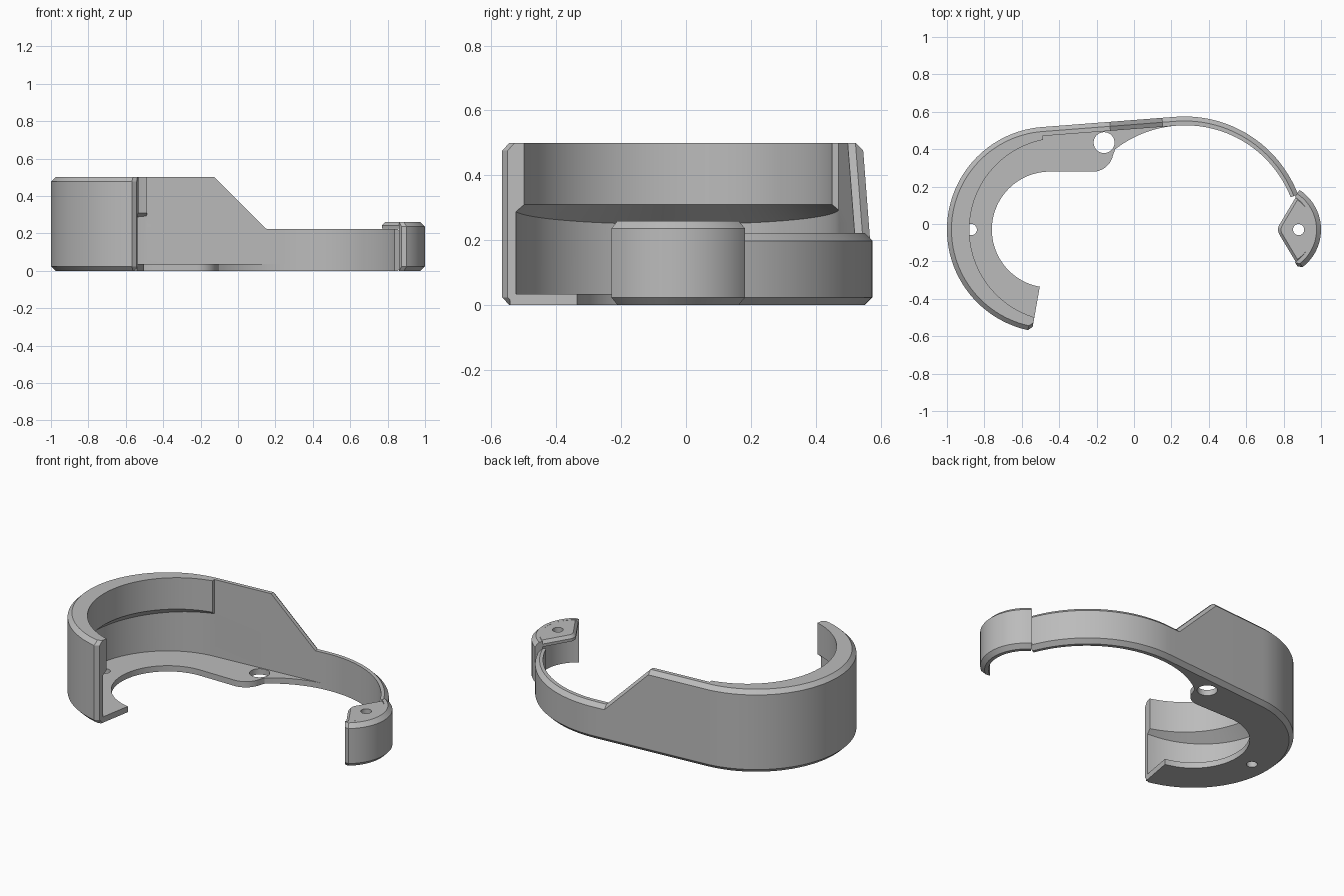
import bpy, bmesh, math
from mathutils import Vector

cube = bpy.data.objects.get("Cube")
if cube:
    bpy.data.objects.remove(cube)

grey = bpy.data.materials.new("plain grey")
grey.use_nodes = True
grey.diffuse_color = (0.5, 0.5, 0.5, 1)
grey.node_tree.nodes["Principled BSDF"].inputs["Base Color"].default_value = (0.5, 0.5, 0.5, 1)

# Main circles of the plan: centre and outer radius
BIG, BIG_R = Vector((-0.45, -0.03)), 0.55
WIDE, WIDE_R = Vector((0.27, -0.075)), 0.65
PAD, PAD_R = Vector((0.747, -0.03)), 0.253
LIP, LIP_R = Vector((-0.39, -0.03)), 0.49
WALL, CHAMFER, FLOOR_TOP, LIP_Z = 0.048, 0.024, 0.035, 0.31

# Direction of the line tangent to both large circles
span = WIDE - BIG
TANGENT = math.degrees(math.atan2(span.y, span.x) + math.acos((BIG_R - WIDE_R) / span.length))


def unit(deg):
    return Vector((math.cos(math.radians(deg)), math.sin(math.radians(deg))))


def arc(centre, radius, start, end, steps):
    return [centre + radius * unit(start + (end - start) * i / steps) for i in range(steps + 1)]


def finish(name, bm):
    bmesh.ops.remove_doubles(bm, verts=bm.verts, dist=0.0003)
    bmesh.ops.recalc_face_normals(bm, faces=bm.faces)
    mesh = bpy.data.meshes.new(name)
    bm.to_mesh(mesh)
    bm.free()
    obj = bpy.data.objects.new(name, mesh)
    bpy.context.collection.objects.link(obj)
    mesh.materials.append(grey)
    return obj


def smooth(obj):
    bpy.ops.object.select_all(action='DESELECT')
    obj.select_set(True)
    bpy.context.view_layer.objects.active = obj
    bpy.ops.object.shade_smooth_by_angle(angle=math.radians(15))


def loft(name, rings):
    """Closed solid through rings that have equal point counts."""
    bm = bmesh.new()
    loops = [[bm.verts.new(p) for p in ring] for ring in rings]
    n = len(loops[0])
    for a, b in zip(loops, loops[1:]):
        for i in range(n):
            bm.faces.new((a[i], a[(i + 1) % n], b[(i + 1) % n], b[i]))
    bm.faces.new(loops[0])
    bm.faces.new(loops[-1])
    return finish(name, bm)


def section(point, normal, height, wall=WALL, lip=None, inset=0):
    """Wall cross-section, chamfered outside, with an optional inner lip."""
    if lip:
        low, high = LIP_Z - 0.85 * (lip - wall), LIP_Z
    else:
        lip, low, high = wall, 0.5 * height, 0.62 * height
    c = CHAMFER
    edge = min(inset + c, wall - 0.004)
    profile = [(edge, 0), (inset, c), (inset, height - c), (edge, height),
               (lip, height), (lip, high), (wall, low), (wall, 0)]
    return [(*(point - normal * d), z) for d, z in profile]


def lip_depth(normal):
    offset = BIG - LIP
    b = offset.dot(normal)
    return BIG_R + b - math.sqrt(b * b - offset.length_squared + LIP_R ** 2)


def drill(obj, x, y, radius):
    bpy.ops.mesh.primitive_cylinder_add(vertices=32, radius=radius, depth=1, location=(x, y, 0))
    cutter = bpy.context.object
    cutter.hide_render = True
    mod = obj.modifiers.new("hole", 'BOOLEAN')
    mod.operation, mod.object, mod.solver = 'DIFFERENCE', cutter, 'EXACT'
    bpy.context.view_layer.objects.active = obj
    bpy.ops.object.modifier_apply(modifier=mod.name)
    bpy.data.objects.remove(cutter)


# Outer wall: lipped round end, straight flank with a ramp, then a low wide arc
rings = []
END, STEPS = 260, 56
for i in range(STEPS + 1):
    a = END - 2.3 - (END - 2.3 - TANGENT) * i / STEPS
    n = unit(a)
    if i == 0:
        m = unit(END)
        rings.append(section(BIG + BIG_R * m, m, 0.5, lip=lip_depth(m), inset=0.022))
    rings.append(section(BIG + BIG_R * n, n, 0.5, lip=lip_depth(n)))
n = unit(TANGENT)
flank_start, flank_end = BIG + BIG_R * n, WIDE + WIDE_R * n
rings.append(section(flank_start, n, 0.5))
for x, h in ((-0.13, 0.5), (0.15, 0.222)):
    t = (x - flank_start.x) / (flank_end.x - flank_start.x)
    rings.append(section(flank_start.lerp(flank_end, t), n, h))
for i in range(33):
    n = unit(TANGENT + (21 - TANGENT) * i / 32)
    rings.append(section(WIDE + WIDE_R * n, n, 0.222, wall=WALL - 0.006 * i / 32))
smooth(loft("outer_wall", rings))

# Floor: crescent that widens into a rounded corner beside the large hole
outline = arc(BIG, 0.52, END, TANGENT, 56)
outline += arc(WIDE, 0.62, TANGENT, 91, 4)
outline += arc(WIDE, 0.602, 91, 128, 24)
outline += arc(Vector((-0.22, 0.39)), 0.11, -12, -90, 14)
outline += arc(BIG, 0.31, 90, END, 48)
floor = loft("floor", [[(*p, z) for p in outline] for z in (0, FLOOR_TOP)])
drill(floor, -0.16, 0.435, 0.056)
drill(floor, -0.87, -0.03, 0.03)
smooth(floor)

# Curved wall of the small end pad
rings = []
for i in range(25):
    a = 57 - 114 * i / 24
    rings.append(section(PAD + PAD_R * unit(a), unit(a), 0.26, wall=0.045,
                         inset=0.018 if i == 24 else 0))
smooth(loft("pad_wall", rings))

# Top plate of the pad, overhanging inwards
outline = arc(PAD, 0.228, 56, -56, 24)
outline += arc(Vector((0.82, -0.03)), 0.05, 212, 148, 6)
middle = Vector((0.87, -0.03))
inner = [middle + (p - middle) * 0.84 for p in outline]
plate = loft("pad_plate", [[(*p, z) for p in ring]
                           for ring, z in ((outline, 0.225), (outline, 0.242), (inner, 0.2595))])
drill(plate, 0.88, -0.03, 0.03)
smooth(plate)
